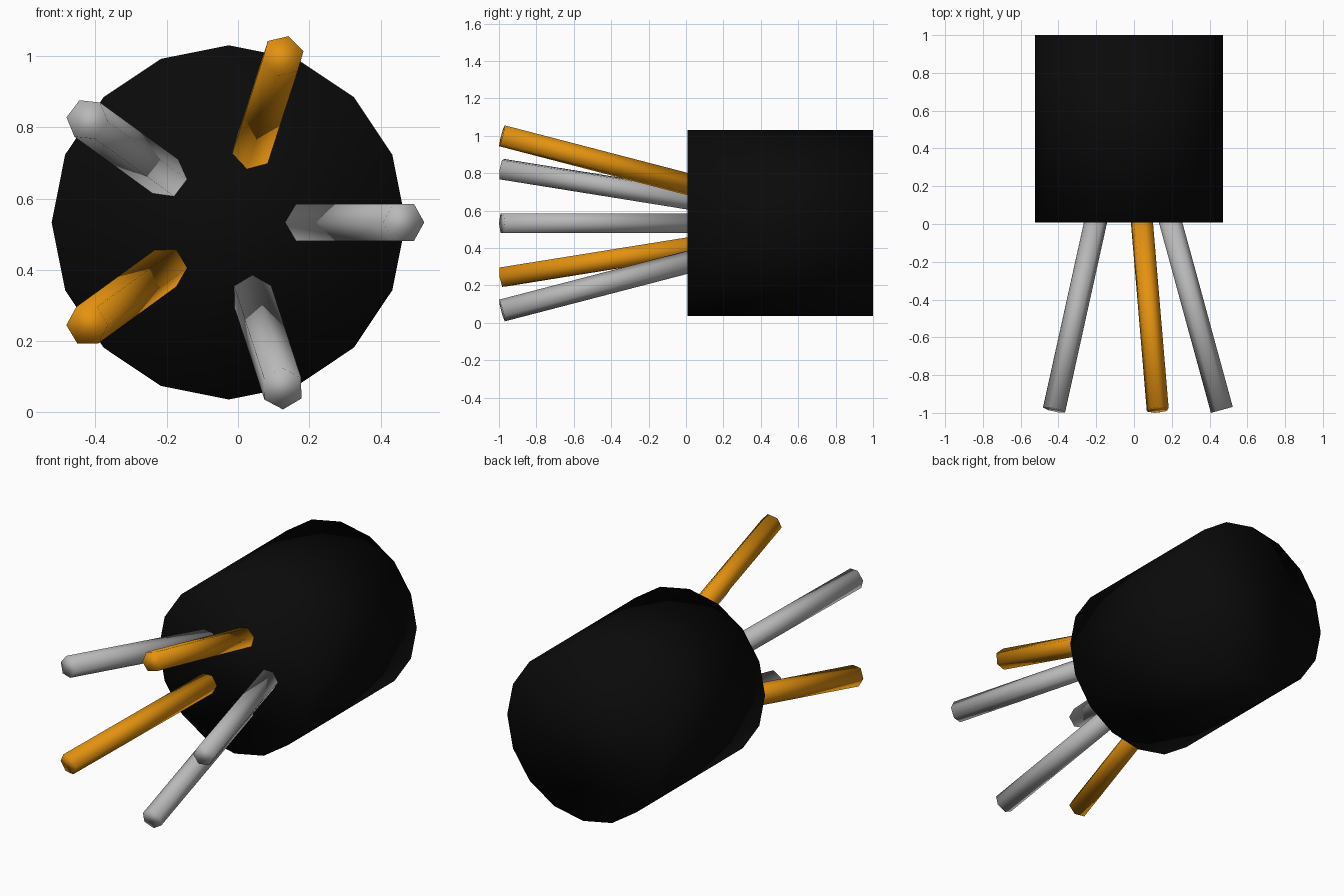
import bpy, math
from mathutils import Vector, Matrix

if "Cube" in bpy.data.objects:
    bpy.data.objects.remove(bpy.data.objects["Cube"])


def material(name, rgb):
    m = bpy.data.materials.new(name)
    m.diffuse_color = (*rgb, 1)
    m.use_nodes = True
    m.node_tree.nodes["Principled BSDF"].inputs["Base Color"].default_value = m.diffuse_color
    return m


black = material("black", (0.003, 0.003, 0.003))
grey = material("grey", (0.48, 0.48, 0.48))
orange = material("orange", (0.78, 0.29, 0.005))

CX, CZ = -0.026, 0.533


def rod(name, start, end, radius, sides, mat, side_dir):
    """Smooth-shaded prism from start to end, with one corner along side_dir."""
    start, end = Vector(start), Vector(end)
    axis = (end - start).normalized()
    u = Vector(side_dir)
    u = (u - axis * u.dot(axis)).normalized()
    v = axis.cross(u)
    bpy.ops.mesh.primitive_cylinder_add(vertices=sides, radius=radius,
                                        depth=(end - start).length)
    ob = bpy.context.object
    ob.name = name
    # primitive has its first corner on +y
    rot = Matrix((-v, u, axis)).transposed().to_4x4()
    if rot.determinant() < 0:
        rot = Matrix((v, u, axis)).transposed().to_4x4()
    ob.data.transform(Matrix.Translation((start + end) / 2) @ rot)
    ob.data.materials.append(mat)
    bpy.ops.object.shade_smooth()
    return ob


# main drum
rod("body_drum", (CX, 0.007, CZ), (CX, 1.0, CZ), 0.497, 16, black, (0, 0, 1))

# five splayed prongs: (colour, twist of the hexagon in degrees)
prongs = [(grey, 0), (orange, 2), (grey, 28), (orange, 24), (grey, 42)]
for i, (mat, twist) in enumerate(prongs):
    a = math.radians(72 * i)
    t = a + math.radians(twist)

    def at(r, y):
        return (CX + r * math.cos(a), y, CZ + r * math.sin(a))

    rod(f"prong_{i + 1}", at(0.214, 0.03), at(0.491, -0.984), 0.06, 6, mat,
        (math.cos(t), 0, math.sin(t)))
